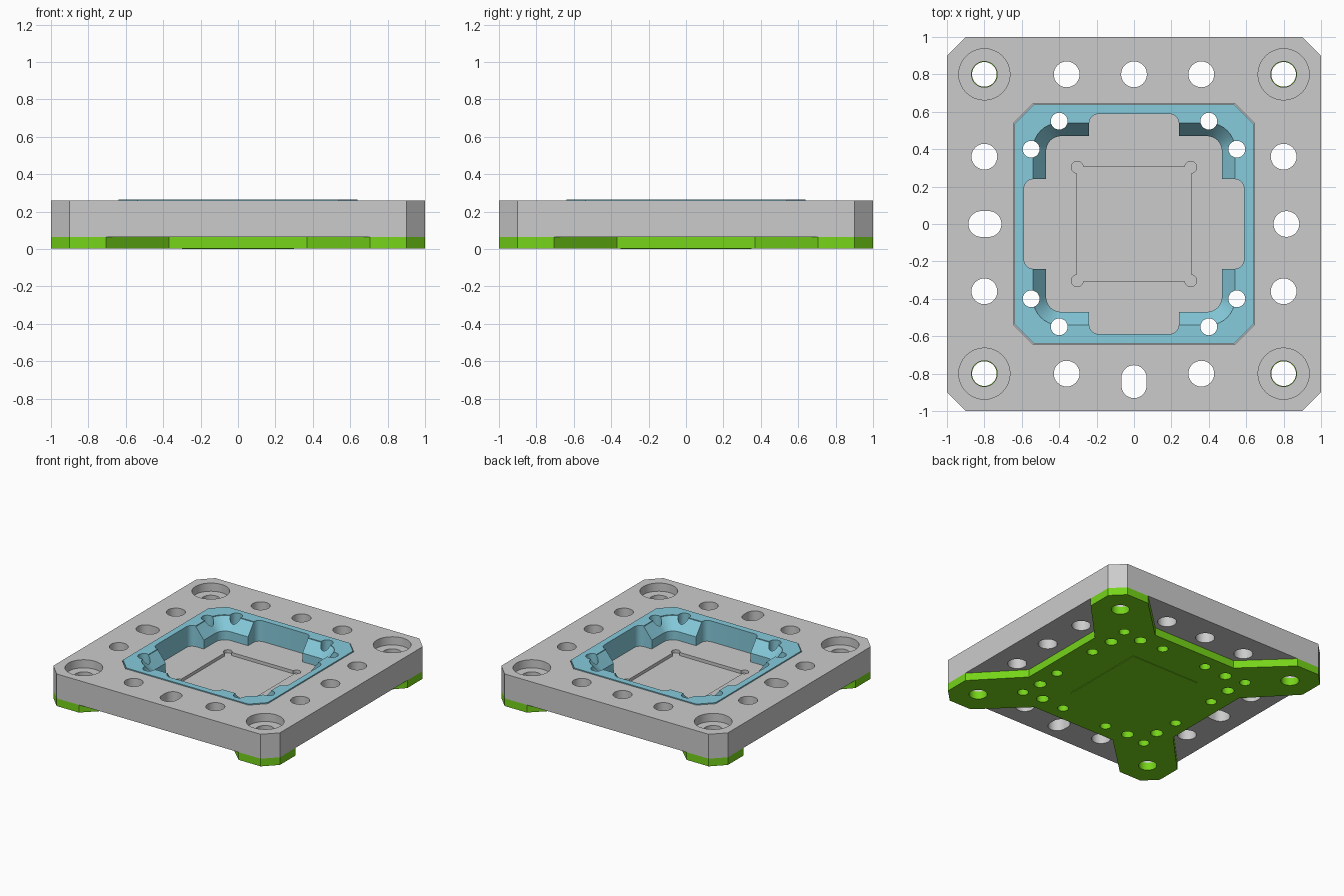
import bpy, bmesh
from math import cos, sin, pi

if "Cube" in bpy.data.objects:
    bpy.data.objects.remove(bpy.data.objects["Cube"])

TOP, FLOOR, BASE = 0.26, 0.10, 0.065


def outline(hx, hy, r, seg=6, cx=0, cy=0):
    """Rounded rectangle; seg=1 gives chamfered corners."""
    pts = []
    for k, (sx, sy) in enumerate(((1, 1), (-1, 1), (-1, -1), (1, -1))):
        for i in range(seg + 1):
            a = (k + i / seg) * pi / 2
            pts.append((cx + sx * (hx - r) + r * cos(a), cy + sy * (hy - r) + r * sin(a)))
    return pts


def circle(x, y, r, n=32):
    return [(x + r * cos(2 * pi * i / n), y + r * sin(2 * pi * i / n)) for i in range(n)]


def slot(x, y, hx, hy):
    r = min(hx, hy)
    pts = outline(hx, hy, r, 12, x, y)
    return [p for i, p in enumerate(pts)
            if (p[0] - pts[i - 1][0]) ** 2 + (p[1] - pts[i - 1][1]) ** 2 > 1e-8]


def loft(name, stacks, color=None):
    """Each stack is a list of (outline, z) layers, closed at both ends."""
    bm = bmesh.new()
    for layers in stacks:
        rings = [[bm.verts.new((x, y, z)) for x, y in pts] for pts, z in layers]
        bm.faces.new(rings[0][::-1])
        bm.faces.new(rings[-1])
        for a, b in zip(rings, rings[1:]):
            for i in range(len(a)):
                j = (i + 1) % len(a)
                bm.faces.new((a[i], a[j], b[j], b[i]))
    me = bpy.data.meshes.new(name)
    bm.to_mesh(me)
    bm.free()
    ob = bpy.data.objects.new(name, me)
    bpy.context.collection.objects.link(ob)
    if color:
        mat = bpy.data.materials.new(name + "_color")
        mat.diffuse_color = color
        mat.use_nodes = True
        mat.node_tree.nodes["Principled BSDF"].inputs["Base Color"].default_value = mat.diffuse_color
        me.materials.append(mat)
    return ob


def prism(pts, z0, z1):
    return [(pts, z0), (pts, z1)]


def cut(ob, stacks):
    cutter = loft("cutter", stacks)
    mod = ob.modifiers.new("cut", 'BOOLEAN')
    mod.operation, mod.solver, mod.object = 'DIFFERENCE', 'EXACT', cutter
    dg = bpy.context.evaluated_depsgraph_get()
    me = bpy.data.meshes.new_from_object(ob.evaluated_get(dg))
    ob.modifiers.clear()
    ob.data = me
    bpy.data.objects.remove(cutter)


def holes(spots, r, z0=-0.1, z1=0.4):
    return [prism(circle(x, y, r), z0, z1) for x, y in spots]


def four(x, y):
    return [(sx * x, sy * y) for sx in (1, -1) for sy in (1, -1)]


def chamfered(h, c):
    return [(h, -h + c), (h, h - c), (h - c, h), (-h + c, h),
            (-h, h - c), (-h, -h + c), (-h + c, -h), (h - c, -h)]


corners = four(0.8, 0.8)
pins = four(0.55, 0.4) + four(0.4, 0.55)

# grey frame with pocket, counterbores, mounting holes and alignment slots
frame = loft("frame", [prism(chamfered(1, 0.1), BASE, TOP)])
cut(frame, [prism(chamfered(0.642, 0.1), FLOOR, 0.4)])
cut(frame, holes(corners, 0.137, 0.195))
cut(frame, holes(corners + four(0.8, 0.36) + four(0.36, 0.8) + [(0, 0.8), (0.815, 0)], 0.069)
    + holes(pins, 0.045)
    + [prism(slot(-0.797, 0, 0.088, 0.069), -0.1, 0.4),
       prism(slot(0, -0.843, 0.067, 0.088), -0.1, 0.4)])

# shallow square seat in the floor with relieved corners
cut(frame, [prism(chamfered(0.308, 0.01), 0.075, 0.2)])
cut(frame, holes(four(0.303, 0.303), 0.032, 0.075, 0.2))

# blue guide insert with tapered corners and side clearances
guide = loft("guide_insert", [prism(chamfered(0.638, 0.1), FLOOR, TOP + 0.006)],
             (0.24, 0.60, 0.72, 1))
low, high = outline(0.47, 0.47, 0.08, 8), outline(0.54, 0.54, 0.14, 8)
cut(guide, [[(low, 0), (low, 0.17), (high, TOP), (high, 0.4)]])
cut(guide, [prism(outline(0.24, 0.588, 0.05), -0.1, 0.4)])
cut(guide, [prism(outline(0.588, 0.24, 0.05), -0.1, 0.4)])
cut(guide, holes(pins, 0.045))

# green backing plate with four corner arms
arm = [(0.68, 0.37), (1, 0.705), (1, 0.9), (0.9, 1), (0.705, 1), (0.37, 0.68)]
star = []
for k in range(4):
    for x, y in arm:
        for _ in range(k):
            x, y = -y, x
        star.append((x, y))
green = (0.18, 0.66, 0.01, 1)
plate = loft("backing_plate", [prism(star, 0.004, BASE)], green)
cut(plate, holes(corners, 0.066) + holes(pins, 0.045)
    + holes(four(0.57, 0.57) + four(0.2, 0.56) + four(0.56, 0.2), 0.04))

# thin pad under the backing plate
loft("bottom_pad", [prism([(0.3, -0.35), (0.3, 0.35), (-0.3, 0.35), (-0.3, -0.35)], 0, 0.004)], green)

for ob in list(bpy.context.scene.objects):
    bpy.ops.object.select_all(action='DESELECT')
    ob.select_set(True)
    bpy.context.view_layer.objects.active = ob
    bpy.ops.object.shade_smooth_by_angle(angle=0.45)
